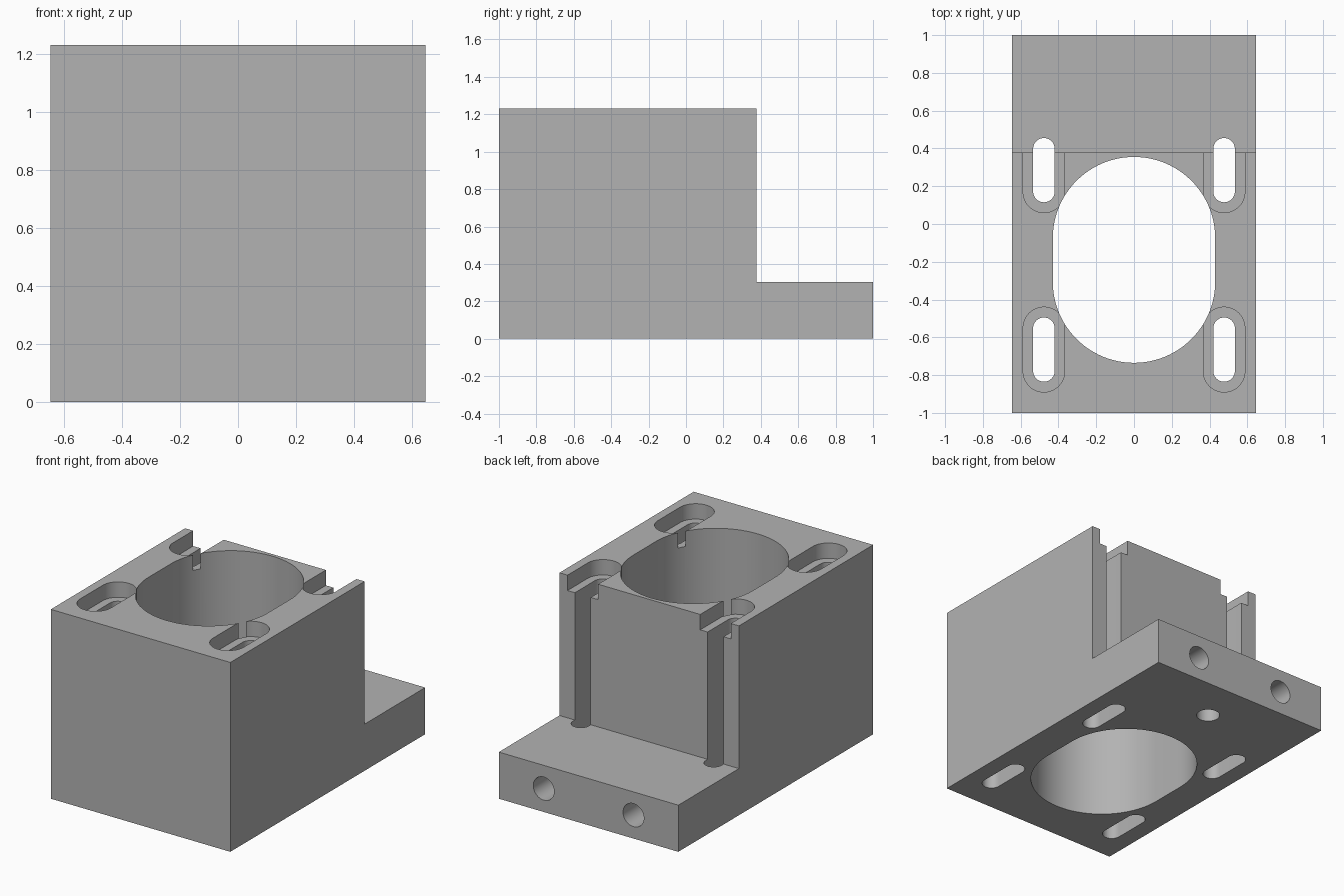
import bpy
import bmesh
import math
from mathutils import Matrix, Vector

if "Cube" in bpy.data.objects:
    bpy.data.objects.remove(bpy.data.objects["Cube"], do_unlink=True)

HALF_W, TOP, STEP_Y, STEP_Z = 0.645, 1.23, 0.378, 0.303

grey = bpy.data.materials.new("plain grey")
grey.use_nodes = True
grey.diffuse_color = (0.45, 0.45, 0.45, 1)
grey.node_tree.nodes["Principled BSDF"].inputs["Base Color"].default_value = grey.diffuse_color


def prism(name, outline, offset, matrix=Matrix()):
    """Extrude a flat outline of 3D points along an offset vector."""
    bm = bmesh.new()
    face = bm.faces.new([bm.verts.new(p) for p in outline])
    grown = bmesh.ops.extrude_face_region(bm, geom=[face])["geom"]
    verts = [v for v in grown if isinstance(v, bmesh.types.BMVert)]
    bmesh.ops.translate(bm, verts=verts, vec=offset)
    bmesh.ops.recalc_face_normals(bm, faces=bm.faces)
    bm.transform(matrix)
    mesh = bpy.data.meshes.new(name)
    bm.to_mesh(mesh)
    bm.free()
    mesh.materials.append(grey)
    obj = bpy.data.objects.new(name, mesh)
    bpy.context.collection.objects.link(obj)
    return obj


def slot_outline(x, y0, y1, radius, z, steps=24):
    """Round-ended slot running along y."""
    points = []
    for cy, start in ((y1 - radius, 0), (y0 + radius, math.pi)):
        for i in range(steps + 1):
            a = start + math.pi * i / steps
            points.append((x + radius * math.cos(a), cy + radius * math.sin(a), z))
    return points


def circle_outline(radius, steps=40):
    return [(radius * math.cos(math.tau * i / steps),
             radius * math.sin(math.tau * i / steps), 0) for i in range(steps)]


# L-shaped body
profile = [(-1, 0), (1, 0), (1, STEP_Z), (STEP_Y, STEP_Z), (STEP_Y, TOP), (-1, TOP)]
body = prism("bracket_block", [(-HALF_W, y, z) for y, z in profile],
             Vector((2 * HALF_W, 0, 0)))

# Large oblong bore
through = Vector((0, 0, TOP + 0.4))
cutters = [prism("bore_cutter", slot_outline(0, -0.735, 0.355, 0.43, -0.2, 48), through)]

# Four bolt slots with shallow pockets around them
for x in (-0.477, 0.477):
    for y in (-0.665, 0.285):
        cutters.append(prism("slot_cutter",
                             slot_outline(x, y - 0.17, y + 0.17, 0.057, -0.2), through))
        cutters.append(prism("pocket_cutter",
                             slot_outline(x, y - 0.225, y + 0.225, 0.11, TOP - 0.1),
                             Vector((0, 0, 0.3))))

# Two holes in the back edge and one underneath
for x in (-0.3225, 0.3225):
    place = Matrix.Translation((x, 1.1, 0.152)) @ Matrix.Rotation(math.pi / 2, 4, "X")
    cutters.append(prism("back_hole_cutter", circle_outline(0.075), Vector((0, 0, 0.5)), place))
cutters.append(prism("bottom_hole_cutter", circle_outline(0.07), Vector((0, 0, 0.3)),
                     Matrix.Translation((0, 0.7, -0.1))))

# Cut every opening, keep the result and drop the cutters
for cutter in cutters:
    cutter.hide_render = True
    mod = body.modifiers.new("cut", "BOOLEAN")
    mod.operation = "DIFFERENCE"
    mod.solver = "EXACT"
    mod.object = cutter
bpy.context.view_layer.update()
graph = bpy.context.evaluated_depsgraph_get()
result = bpy.data.meshes.new_from_object(body.evaluated_get(graph))
body.modifiers.clear()
body.data = result
for cutter in cutters:
    bpy.data.objects.remove(cutter, do_unlink=True)

# Smooth round walls, sharp edges elsewhere
bpy.ops.object.select_all(action="DESELECT")
body.select_set(True)
bpy.context.view_layer.objects.active = body
bpy.ops.object.shade_smooth_by_angle(angle=math.radians(30))
